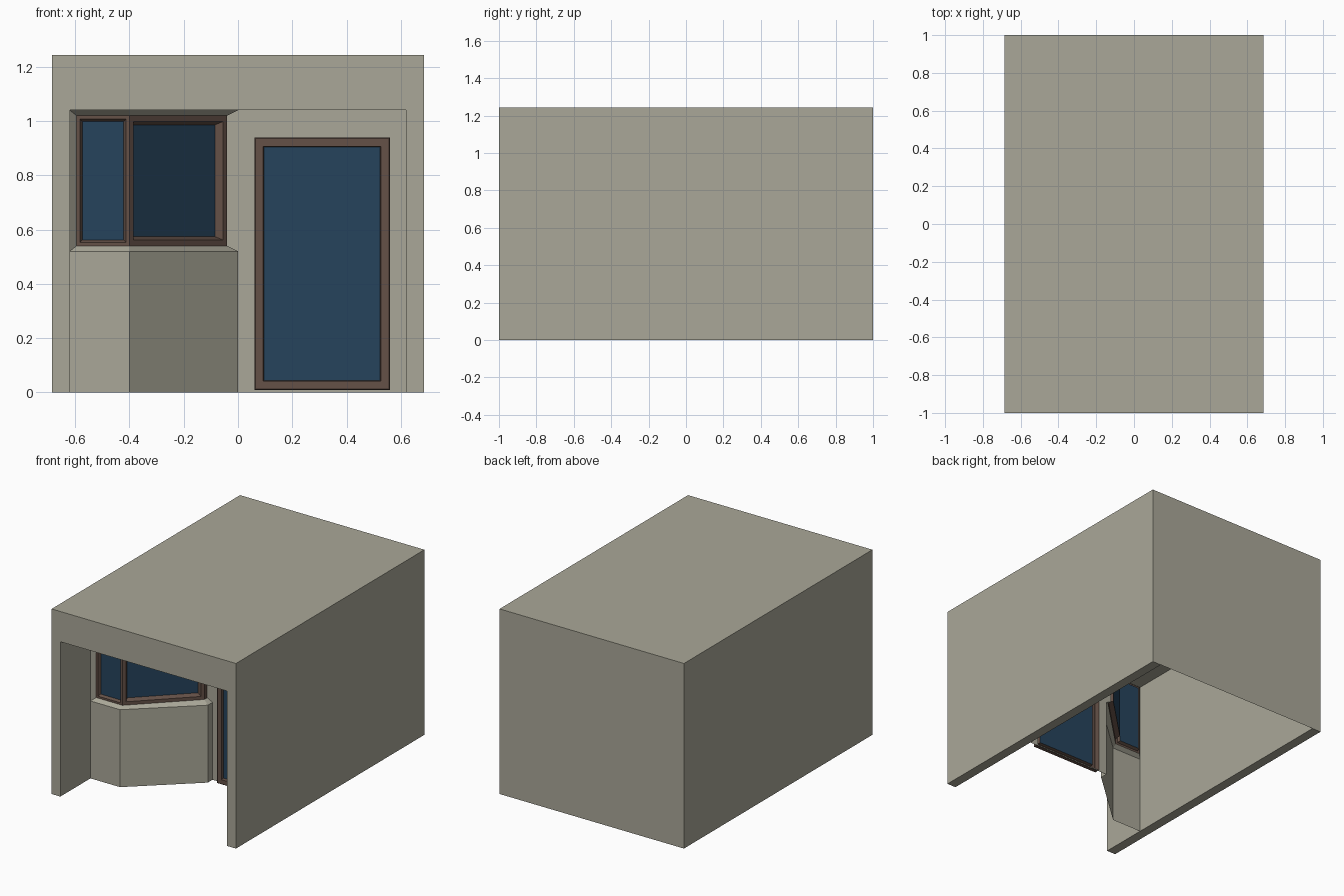
import bpy, bmesh
from mathutils import Vector

if "Cube" in bpy.data.objects:
    bpy.data.objects.remove(bpy.data.objects["Cube"])


def material(name, rgb):
    m = bpy.data.materials.new(name)
    m.diffuse_color = (*rgb, 1)
    m.use_nodes = True
    m.node_tree.nodes["Principled BSDF"].inputs["Base Color"].default_value = m.diffuse_color
    return m


STONE = material("stone", (0.402, 0.390, 0.316))
BROWN = material("brown_frame", (0.130, 0.083, 0.064))
GLASS = material("blue_glass", (0.019, 0.056, 0.107))


def build(name, polys, mats):
    """polys: list of (points, material index)"""
    bm = bmesh.new()
    for pts, mi in polys:
        f = bm.faces.new([bm.verts.new(p) for p in pts])
        f.material_index = mi
    bmesh.ops.remove_doubles(bm, verts=bm.verts, dist=1e-5)
    me = bpy.data.meshes.new(name)
    bm.to_mesh(me)
    bm.free()
    for m in mats:
        me.materials.append(m)
    ob = bpy.data.objects.new(name, me)
    bpy.context.collection.objects.link(ob)
    return ob


def band(a, za, b, zb, mi=0):
    """Strip of faces between two plan paths at two heights, facing the front."""
    return [([(*a[i], za), (*a[i + 1], za), (*b[i + 1], zb), (*b[i], zb)], mi)
            for i in range(len(a) - 1)]


def glazed_panel(p, q, z0, z1, steps):
    """Upright panel from plan point p to q: frame rings given as (inset, depth), then glass."""
    p, q = Vector((*p, 0)), Vector((*q, 0))
    d = (q - p).normalized()
    inward = Vector((-d.y, d.x, 0))

    def ring(s, depth):
        a, b = p + d * s + inward * depth, q - d * s + inward * depth
        return [(a.x, a.y, z0 + s), (b.x, b.y, z0 + s), (b.x, b.y, z1 - s), (a.x, a.y, z1 - s)]

    rings = [ring(*s) for s in steps]
    polys = [([o[i], o[(i + 1) % 4], n[(i + 1) % 4], n[i]], 0)
             for o, n in zip(rings, rings[1:]) for i in range(4)]
    return polys + [(rings[-1], 1)]


# Shell: thick portal profile run front to back, closed by a thin back face
W, H, IW, IH = 0.685, 1.243, 0.62, 1.04
prof = [(-W, 0), (-IW, 0), (-IW, IH), (IW, IH), (IW, 0), (W, 0), (W, H), (-W, H)]
polys = [([(x, -1, z) for x, z in prof], 0)]
for i in range(8):
    (x0, z0), (x1, z1) = prof[i], prof[(i + 1) % 8]
    polys.append(([(x0, -1, z0), (x0, 1, z0), (x1, 1, z1), (x1, -1, z1)], 0))
polys.append(([(W, 1, 0), (-W, 1, 0), (-W, 1, H), (W, 1, H)], 0))
build("shell", polys, [STONE])

# Bay: lower wall, sloped sill, sloped head and left jamb
WALL_Y = -0.27
outer = [(-IW, -0.68), (-0.40, -0.68), (0, -0.32), (0, WALL_Y)]
inner = [(-0.595, -0.655), (-0.40, -0.655), (-0.04, -0.30), (-0.04, WALL_Y)]
Z0, Z1, Z2, Z3 = 0.52, 0.54, 1.02, IH
polys = band(outer, 0, outer, Z0) + band(outer, Z0, inner, Z1) + band(inner, Z2, outer, Z3)
polys.append(([(*outer[0], Z0), (*inner[0], Z1), (*inner[0], Z2), (*outer[0], Z3)], 0))
build("bay_wall", polys, [STONE])

# Bay windows: straight pane, angled pane and narrow return post
build("bay_window_front", glazed_panel(inner[0], inner[1], Z1, Z2,
      [(0, 0), (0.013, 0), (0.022, 0.018)]), [BROWN, GLASS])
build("bay_window_angled", glazed_panel(inner[1], inner[2], Z1, Z2,
      [(0, 0), (0.022, 0), (0.034, 0.03)]), [BROWN, GLASS])
build("bay_window_post", band(inner[2:], Z1, inner[2:], Z2), [BROWN])

# Recessed wall around the door
DX0, DX1, DZ0, DZ1 = 0.06, 0.56, 0.008, 0.94


def flat(pts):
    return ([(x, WALL_Y, z) for x, z in pts], 0)


build("recessed_wall", [
    flat([(0, 0), (DX0, 0), (DX0, IH), (0, IH), (-0.04, Z2), (-0.04, Z1), (0, Z0)]),
    flat([(DX1, 0), (IW, 0), (IW, IH), (DX1, IH)]),
    flat([(DX0, DZ1), (DX1, DZ1), (DX1, IH), (DX0, IH)]),
    flat([(DX0, 0), (DX1, 0), (DX1, DZ0), (DX0, DZ0)])], [STONE])

# Glass door with a raised frame
build("door", glazed_panel((DX0, WALL_Y), (DX1, WALL_Y), DZ0, DZ1,
      [(0, 0), (0, -0.036), (0.004, -0.04), (0.033, -0.04), (0.036, -0.02)]), [BROWN, GLASS])
